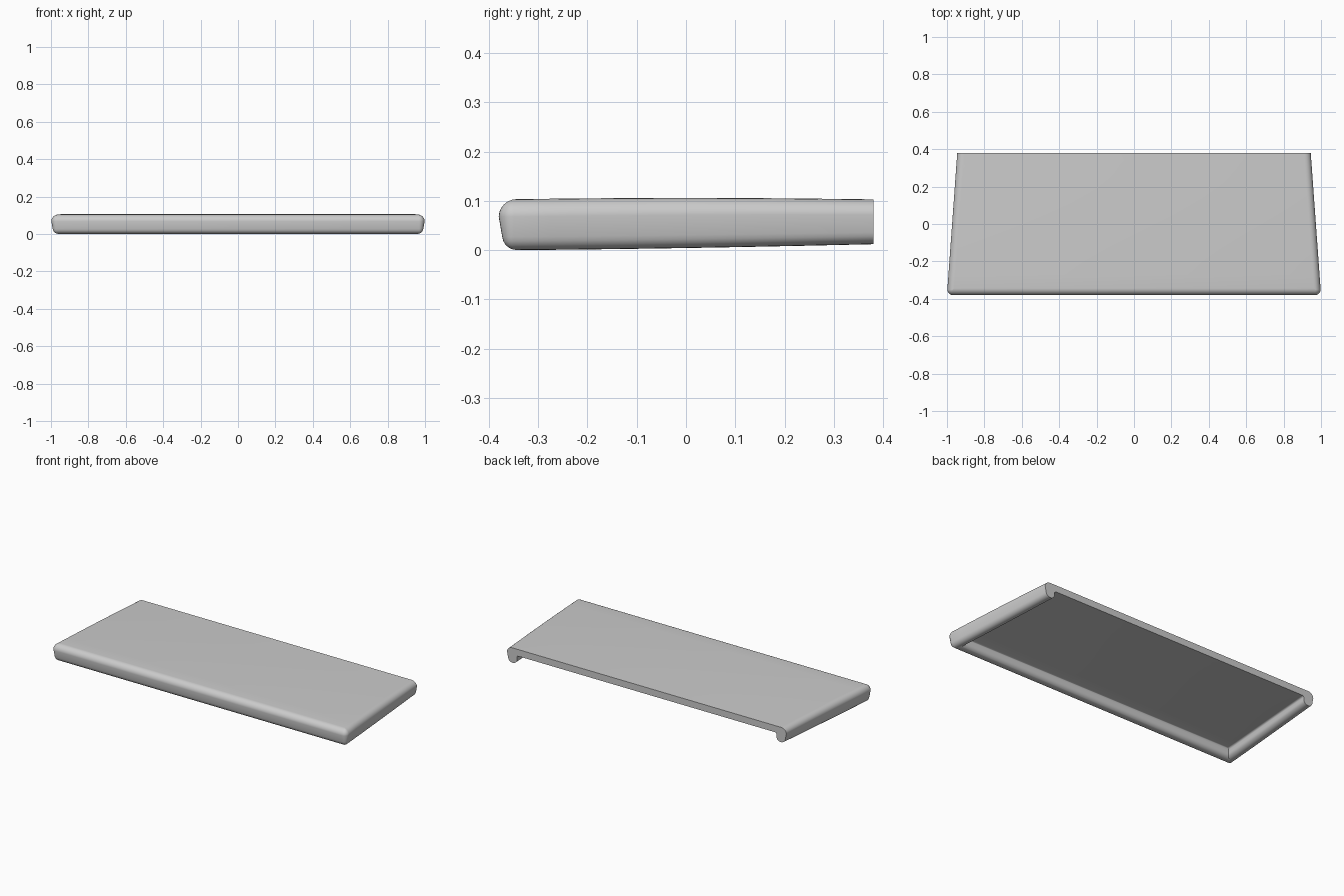
import bpy
import bmesh
from math import cos, sin, pi, radians
from mathutils import Vector

cube = bpy.data.objects.get("Cube")
if cube:
    bpy.data.objects.remove(cube, do_unlink=True)

FRONT, BACK = -0.38, 0.38
HALF_FRONT, HALF_BACK = 1.0, 0.945
CORNER = 0.03
HEIGHT = 0.105
UNDERSIDE = 0.058


def arc(cx, cz, r, start, end, steps=6):
    return [(cx + r * cos(radians(start + (end - start) * i / steps)),
             cz + r * sin(radians(start + (end - start) * i / steps)))
            for i in range(steps + 1)]


# Rim cross-section: (inward offset, height), from top, round the lip, to underside
profile = (arc(0.036, 0.069, 0.036, 90, 180)
           + arc(0.037, 0.03, 0.03, 185, 360, 10)
           + arc(0.077, 0.048, 0.01, 180, 90, 3))


def side_x(y, d):
    t = (y - FRONT) / (BACK - FRONT)
    return HALF_FRONT + (HALF_BACK - HALF_FRONT) * t - d


def bend(y, z):
    # Slightly crowned top, and a lip that gets shallower towards the back
    t = (y - FRONT) / (BACK - FRONT)
    top = HEIGHT - 0.002 + 0.003 * sin(pi * t)
    bottom = 0.012 * t ** 1.5
    return bottom + (top - bottom) * z / HEIGHT


def right_half(d):
    """Plan outline inset by d, from the back edge to the front corner."""
    inner = max(CORNER, d)
    cy = FRONT + inner
    cx = side_x(cy, inner)
    r = max(CORNER - d, 0)
    points = []
    for i in range(10):
        y = BACK + (cy - BACK) * i / 10
        points.append((side_x(y, d), y))
    for i in range(7):
        a = -pi / 2 * i / 6
        points.append((cx + r * cos(a), cy + r * sin(a)))
    return points


bm = bmesh.new()
rings = []
for d, z in profile:
    half = right_half(d)
    plan = half + [(-x, y) for x, y in reversed(half)]
    rings.append([bm.verts.new(Vector((x, y, bend(y, z)))) for x, y in plan])

# Rounded rim swept round three sides
n = len(rings[0])
for a, b in zip(rings, rings[1:]):
    for p in range(n - 1):
        bm.faces.new((a[p], a[p + 1], b[p + 1], b[p]))

# Top and underside of the panel, spanning left to right
for ring in (rings[0], rings[-1]):
    for p in range(n // 2 - 1):
        bm.faces.new((ring[p], ring[p + 1], ring[n - 2 - p], ring[n - 1 - p]))

# Flat open back end, showing the section
bm.faces.new([r[0] for r in rings] + [r[-1] for r in reversed(rings)])

bmesh.ops.remove_doubles(bm, verts=bm.verts, dist=0.0001)
bmesh.ops.recalc_face_normals(bm, faces=bm.faces)
mesh = bpy.data.meshes.new("tray_panel")
bm.to_mesh(mesh)
bm.free()

# Plain grey finish
grey = bpy.data.materials.new("light grey")
grey.use_nodes = True
colour = (0.6, 0.6, 0.6, 1)
grey.diffuse_color = colour
grey.node_tree.nodes["Principled BSDF"].inputs["Base Color"].default_value = colour
mesh.materials.append(grey)

panel = bpy.data.objects.new("tray_panel", mesh)
bpy.context.collection.objects.link(panel)
bpy.ops.object.select_all(action='DESELECT')
panel.select_set(True)
bpy.context.view_layer.objects.active = panel
bpy.ops.object.shade_smooth_by_angle(angle=radians(35))
